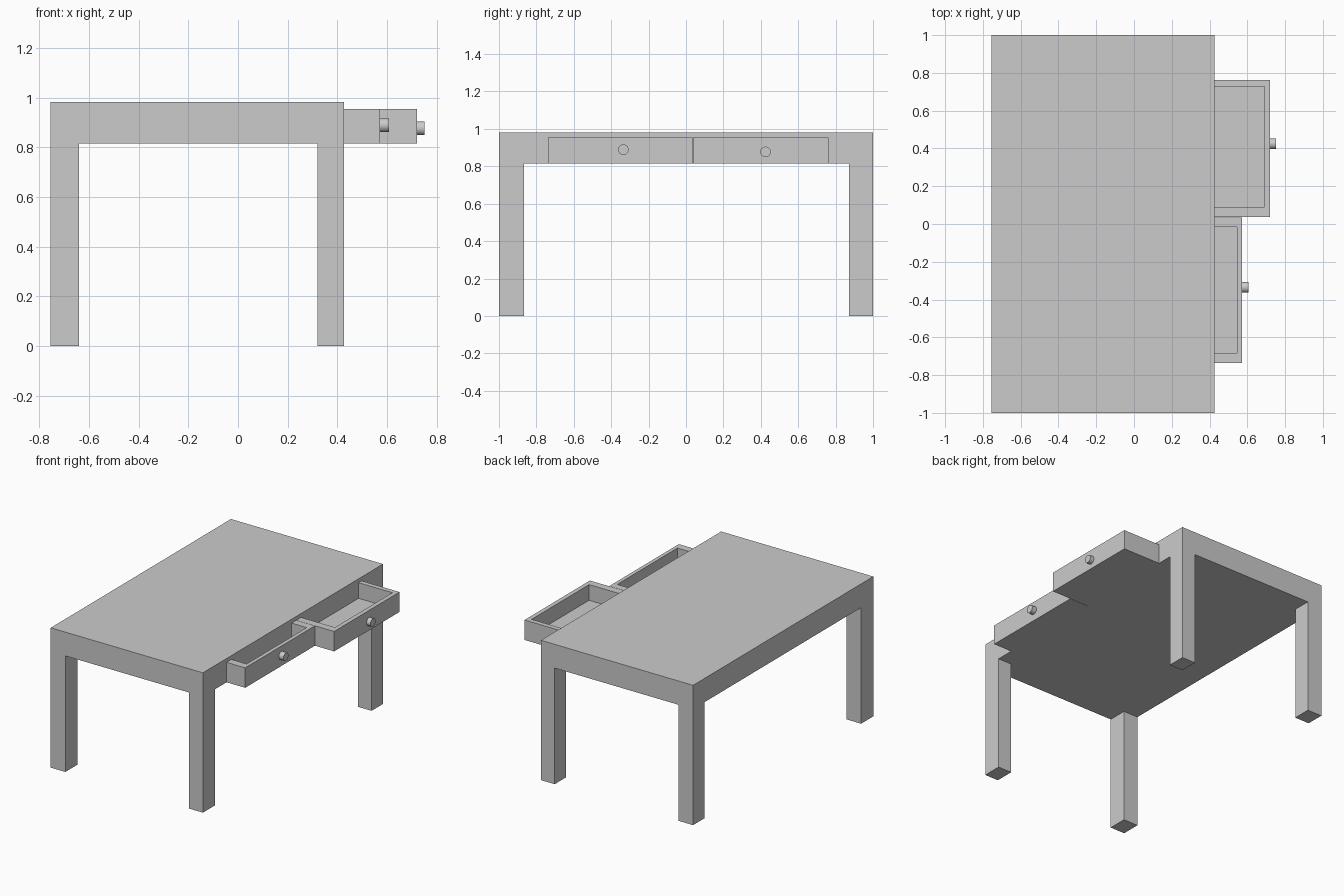
import bpy
import bmesh
from math import pi
from mathutils import Matrix, Vector

cube = bpy.data.objects.get("Cube")
if cube:
    bpy.data.objects.remove(cube, do_unlink=True)

# One plain grey for the whole table
grey = bpy.data.materials.new("plain_grey")
grey.use_nodes = True
grey.diffuse_color = (0.6, 0.6, 0.6, 1)
grey.node_tree.nodes["Principled BSDF"].inputs["Base Color"].default_value = (0.6, 0.6, 0.6, 1)


def finish(name, bm):
    bmesh.ops.recalc_face_normals(bm, faces=bm.faces)
    mesh = bpy.data.meshes.new(name)
    bm.to_mesh(mesh)
    bm.free()
    mesh.materials.append(grey)
    obj = bpy.data.objects.new(name, mesh)
    bpy.context.collection.objects.link(obj)
    return obj


def prism(name, outline, z0, z1):
    """Extrude a plan outline from z0 up to z1."""
    bm = bmesh.new()
    face = bm.faces.new([bm.verts.new((x, y, z0)) for x, y in outline])
    result = bmesh.ops.extrude_face_region(bm, geom=[face], use_keep_orig=True)
    top = [v for v in result["geom"] if isinstance(v, bmesh.types.BMVert)]
    bmesh.ops.translate(bm, verts=top, vec=(0, 0, z1 - z0))
    return finish(name, bm)


def box(name, x0, x1, y0, y1, z0, z1):
    return prism(name, [(x0, y0), (x1, y0), (x1, y1), (x0, y1)], z0, z1)


def knob(name, x, y, z, length, radius=0.028):
    bm = bmesh.new()
    place = Matrix.Translation(Vector((x + length / 2, y, z))) @ Matrix.Rotation(pi / 2, 4, 'Y')
    bmesh.ops.create_cone(bm, cap_ends=True, segments=32, radius1=radius,
                          radius2=radius, depth=length, matrix=place)
    obj = finish(name, bm)
    for poly in obj.data.polygons:
        poly.use_smooth = len(poly.vertices) == 4


LEFT, RIGHT = -0.755, 0.427
UNDER, TOP = 0.815, 0.982

# Thick top slab
box("table_top", LEFT, RIGHT, -1, 1, UNDER, TOP)

# Four corner legs
for end, y0, y1 in (("front", -1, -0.865), ("back", 0.872, 1)):
    for side, x0, x1 in (("right", LEFT, -0.641), ("left", 0.32, RIGHT)):
        box(f"{end}_{side}_leg", x0, x1, y0, y1, 0, UNDER)


def drawer(name, front, y0, y1, inner_x, inner_y0, inner_y1, knob_y, knob_z, knob_len):
    # U-shaped walls open toward the table, a thin floor and a round knob
    walls = [(RIGHT, y0), (front, y0), (front, y1), (RIGHT, y1),
             (RIGHT, inner_y1), (inner_x, inner_y1), (inner_x, inner_y0), (RIGHT, inner_y0)]
    prism(name + "_walls", walls, UNDER, 0.955)
    box(name + "_floor", RIGHT, inner_x, inner_y0, inner_y1, UNDER, 0.845)
    knob(name + "_knob", front, knob_y, knob_z, knob_len)


drawer("front_drawer", 0.572, -0.737, 0.035, 0.545, -0.683, -0.015, -0.335, 0.889, 0.035)
drawer("back_drawer", 0.721, 0.037, 0.762, 0.69, 0.09, 0.728, 0.425, 0.877, 0.03)
